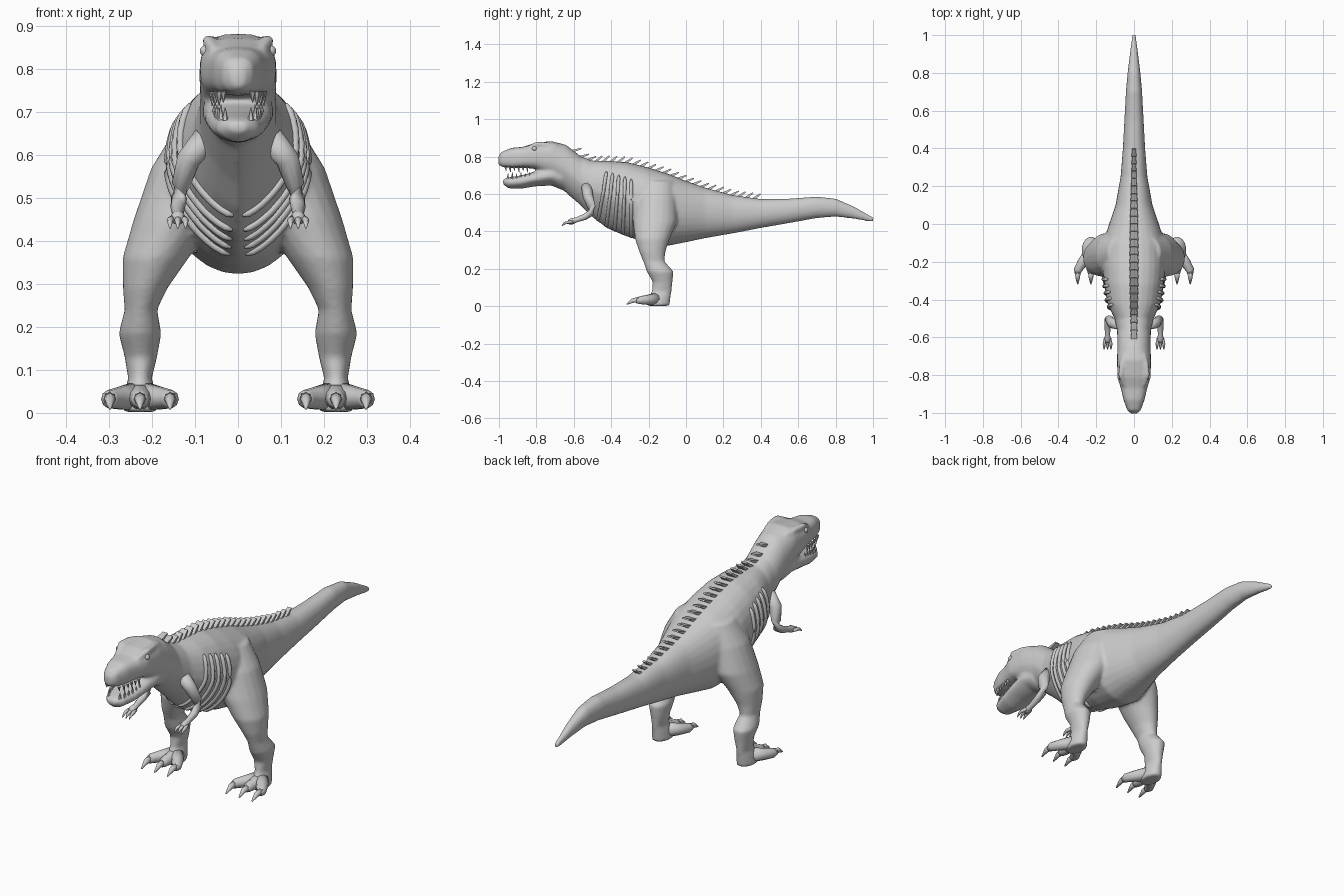
import bpy, bmesh, math
from mathutils import Vector, Matrix

if "Cube" in bpy.data.objects:
    bpy.data.objects.remove(bpy.data.objects["Cube"])

# body stations: y, bottom z, top z, half width, lower roundness
BODY = [(-1.004, .757, .80, .016, 2), (-.985, .745, .826, .036, 2.6), (-.93, .738, .847, .056, 3),
        (-.87, .74, .852, .07, 3), (-.81, .735, .872, .088, 3), (-.72, .68, .883, .09, 2),
        (-.64, .605, .862, .088, 1.6), (-.56, .535, .80, .09, 1.5), (-.5, .475, .778, .104, 1.45),
        (-.42, .415, .777, .142, 1.45), (-.32, .373, .771, .158, 1.5), (-.22, .343, .747, .168, 1.8),
        (-.1, .322, .71, .165, 2), (0, .342, .67, .132, 2), (.1, .363, .635, .098, 2),
        (.25, .389, .594, .071, 2), (.4, .418, .573, .059, 2), (.55, .444, .575, .051, 2),
        (.7, .471, .586, .043, 2), (.8, .479, .575, .034, 2), (.9, .467, .532, .022, 2),
        (.97, .454, .493, .013, 2), (1.006, .45, .472, .009, 2)]
JAW = [(-.978, .652, .678, .022, 2), (-.95, .63, .688, .048, 1.7), (-.88, .628, .70, .066, 1.6),
       (-.81, .64, .718, .077, 1.6), (-.72, .645, .745, .083, 1.6), (-.66, .62, .75, .075, 1.6)]
# leg stations: x, y, z, x radius, y radius
LEG = [(.06, -.15, .67, .08, .09), (.097, -.16, .57, .105, .115), (.147, -.165, .45, .096, .118),
       (.192, -.18, .36, .077, .093), (.216, -.18, .29, .052, .07), (.226, -.172, .24, .038, .057),
       (.228, -.138, .185, .05, .072), (.226, -.125, .13, .038, .053), (.228, -.13, .08, .028, .053),
       (.228, -.14, .05, .036, .058), (.228, -.15, .002, .042, .062)]


def loft(bm, rings):
    loops = [[bm.verts.new(p) for p in r] for r in rings]
    n = len(loops[0])
    for a, b in zip(loops, loops[1:]):
        for i in range(n):
            bm.faces.new((a[i], a[(i + 1) % n], b[(i + 1) % n], b[i]))
    bm.faces.new(loops[0])
    bm.faces.new(loops[-1])


def skin_point(row, ang):
    y, zb, zt, w, nl = row
    c, s = math.cos(ang), math.sin(ang)
    n = nl if s < 0 else (2.8 if y < -.7 else 2.25)
    px = math.copysign(abs(c) ** (2 / n), c) * w
    pz = math.copysign(abs(s) ** (2 / n), s) * (zt - zb) / 2
    return Vector((px, y, (zt + zb) / 2 + pz))


def circle(n):
    return [2 * math.pi * i / n for i in range(n)]


def station(y):
    for a, b in zip(BODY, BODY[1:]):
        if a[0] <= y <= b[0]:
            t = (y - a[0]) / (b[0] - a[0])
            return [p + (q - p) * t for p, q in zip(a, b)]


def tube(bm, pts, n=10):
    ps = [Vector(p[:3]) for p in pts]
    rings = []
    for i, p in enumerate(ps):
        d = ps[min(i + 1, len(ps) - 1)] - ps[max(i - 1, 0)]
        q = d.to_track_quat('Z', 'Y')
        rings.append([p + q @ Vector((math.cos(a), math.sin(a), 0)) * pts[i][3] for a in circle(n)])
    loft(bm, rings)


def finish(bm, name, mirror=False, smooth=True):
    bmesh.ops.recalc_face_normals(bm, faces=bm.faces)
    me = bpy.data.meshes.new(name)
    bm.to_mesh(me)
    bm.free()
    for f in me.polygons:
        f.use_smooth = smooth
    ob = bpy.data.objects.new(name, me)
    bpy.context.collection.objects.link(ob)
    if mirror:
        m = ob.modifiers.new("mirror", 'MIRROR')
        m.use_mirror_merge = False
    return ob


# body, head, jaw, brows and legs fused into one skin
bm = bmesh.new()
for table in (BODY, JAW):
    loft(bm, [[skin_point(r, a) for a in circle(28)] for r in table])
for s in (-1, 1):
    loft(bm, [[Vector((s * (x + rx * math.cos(a)), y + ry * math.sin(a), z)) for a in circle(20)]
              for x, y, z, rx, ry in LEG])
    tube(bm, [(s * .055, -.85, .845, .01), (s * .07, -.80, .866, .014),
              (s * .066, -.75, .866, .013), (s * .055, -.69, .86, .008)])
body = finish(bm, "body")
rm = body.modifiers.new("fuse", 'REMESH')
rm.mode = 'VOXEL'
rm.voxel_size = .008
rm.use_smooth_shade = True
sm = body.modifiers.new("soften", 'SMOOTH')
sm.factor = .5
sm.iterations = 5

# toes with claws
bm = bmesh.new()
for x in (.158, .228, .298):
    m = .228 + (x - .228) * .65
    tube(bm, [(.228, -.15, .04, .036), (m, -.205, .034, .027), (x, -.245, .032, .022),
              (x, -.265, .03, .015)])
    tube(bm, [(x, -.25, .034, .016), (x, -.285, .03, .012), (x, -.318, .01, .003)], 8)
for v in bm.verts:
    v.co.z = max(v.co.z, .001)
finish(bm, "toes", True)

# arms with fingers
bm = bmesh.new()
tube(bm, [(.075, -.53, .64, .03), (.115, -.525, .59, .028), (.133, -.505, .53, .022),
          (.137, -.505, .50, .019), (.14, -.54, .478, .017), (.14, -.585, .462, .013),
          (.14, -.61, .454, .017), (.14, -.628, .449, .012)], 12)
for x in (.122, .14, .158):
    tube(bm, [(.14 + (x - .14) * .6, -.605, .452, .009), (x, -.635, .448, .008),
              (x, -.65, .443, .006), (x, -.664, .43, .002)], 8)
finish(bm, "arms", True)

# ribs wrapping the flanks
bm = bmesh.new()
for i in range(5):
    k = i / 4
    top, low = math.radians(40 - 8 * k), math.radians(-80)
    pts = []
    for j in range(17):
        t = j / 16
        y = -.425 + .132 * k - .05 * (1 - k) * t
        p = skin_point(station(y), top + (low - top) * t)
        pts.append((p.x * 1.015, p.y, p.z, .004 if j in (0, 16) else .0095))
    tube(bm, pts, 8)
finish(bm, "ribs", True)

# slanted plates along the spine
bm = bmesh.new()
N = 25
for i in range(N):
    y = -.605 + .965 * i / (N - 1)
    a, b = station(y - .02), station(y + .02)
    slope = math.atan2(b[2] - a[2], .04)
    width = .034 + .02 * math.sin(math.pi * min(1, i / (N - 1) * 1.1)) - .008 * i / N
    lean = max(slope, -.45) + math.radians(44)
    mat = Matrix.Translation((0, y, station(y)[2] - .006)) @ Matrix.Rotation(lean, 4, 'X')
    made = bmesh.ops.create_cube(bm, size=1)['verts']
    for v in made:
        tip = v.co.y > 0
        v.co = mat @ Vector((v.co.x * width * (.75 if tip else 1), (v.co.y + .5) * .056 - .008,
                             v.co.z * (.007 if tip else .016)))
finish(bm, "back_plates", smooth=False)

# teeth in both jaws
bm = bmesh.new()
for i in range(6):
    y = -.965 + .023 * i
    x = .034 + .026 * (i / 5) ** .6
    long = .034 if i % 2 else .026
    tube(bm, [(x, y, .748, .008), (x, y + .004, .748 - long, .001)], 6)
    tube(bm, [(x - .004, y + .012, .68, .008), (x - .004, y + .014, .69 + long * .8, .001)], 6)
finish(bm, "teeth", True, False)

# eyes
bm = bmesh.new()
bmesh.ops.create_uvsphere(bm, u_segments=14, v_segments=8, radius=.013,
                          matrix=Matrix.Translation((.076, -.81, .842)))
finish(bm, "eyes", True)
